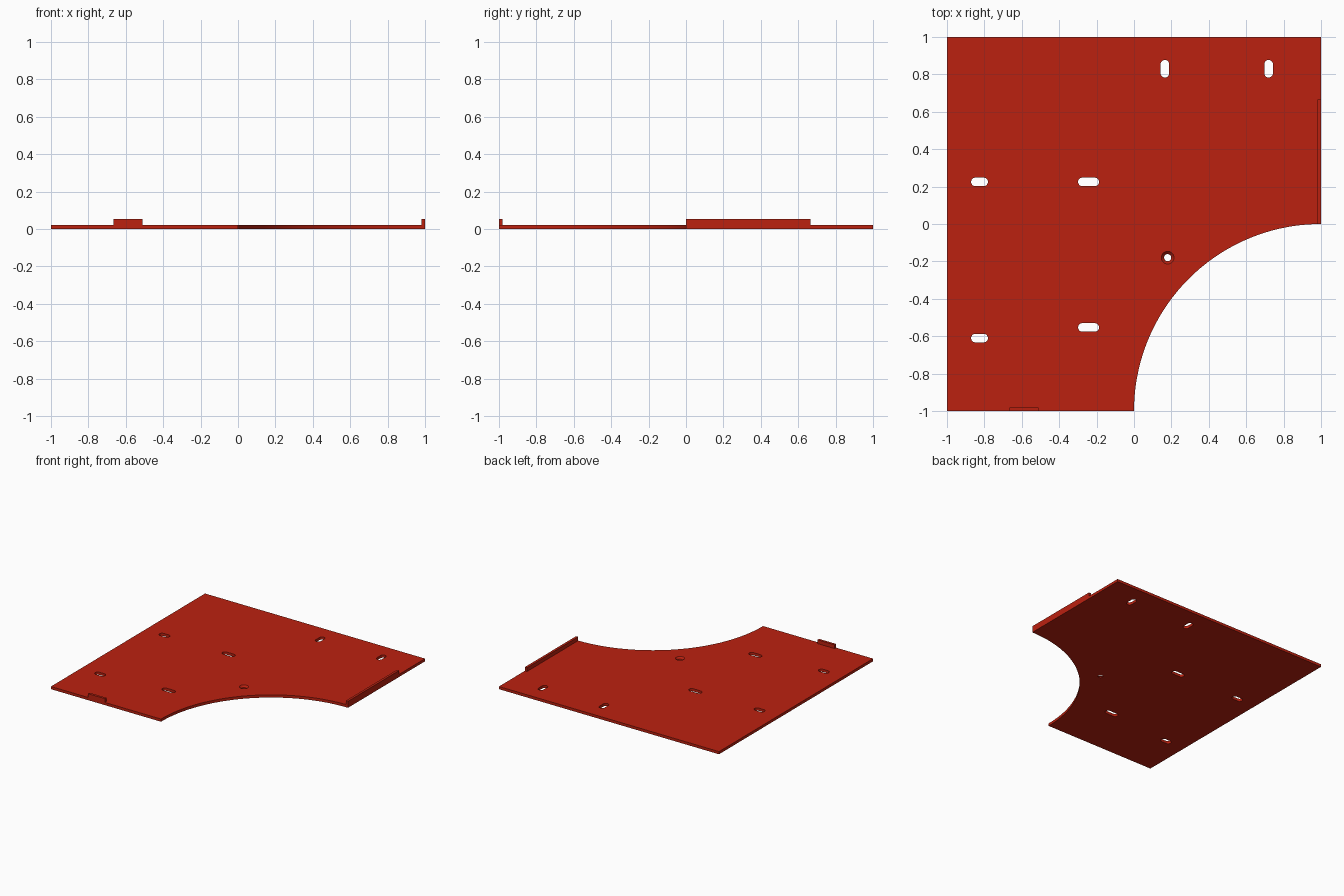
import bpy
import bmesh
from math import pi, sin, cos
from mathutils import Matrix

if "Cube" in bpy.data.objects:
    bpy.data.objects.remove(bpy.data.objects["Cube"], do_unlink=True)

THICK = 0.022    # plate thickness
LIP_TOP = 0.053  # height of the upright lips
LIP_W = 0.02     # thickness of the lips

red = bpy.data.materials.new("red_paint")
red.use_nodes = True
red.diffuse_color = (0.5, 0.015, 0.005, 1)
red.node_tree.nodes["Principled BSDF"].inputs["Base Color"].default_value = red.diffuse_color


def make_object(name, bm):
    bmesh.ops.recalc_face_normals(bm, faces=bm.faces[:])
    mesh = bpy.data.meshes.new(name)
    bm.to_mesh(mesh)
    bm.free()
    mesh.materials.append(red)
    obj = bpy.data.objects.new(name, mesh)
    bpy.context.scene.collection.objects.link(obj)
    return obj


def add_prism(bm, outline, z0, z1):
    """Extrude a closed 2D outline between two heights."""
    face = bm.faces.new([bm.verts.new((x, y, z0)) for x, y in outline])
    ext = bmesh.ops.extrude_face_region(bm, geom=[face])["geom"]
    verts = [g for g in ext if isinstance(g, bmesh.types.BMVert)]
    bmesh.ops.translate(bm, verts=verts, vec=(0, 0, z1 - z0))


def arc(cx, cy, r, start, end, steps):
    angles = [start + (end - start) * i / steps for i in range(steps + 1)]
    return [(cx + r * cos(a), cy + r * sin(a)) for a in angles]


def slot_outline(cx, cy, length, upright, r=0.023):
    """Rounded slot with half-circle ends."""
    d = length / 2 - r
    dx, dy, turn = (0, d, pi / 2) if upright else (d, 0, 0)
    return (arc(cx + dx, cy + dy, r, turn - pi / 2, turn + pi / 2, 12)
            + arc(cx - dx, cy - dy, r, turn + pi / 2, turn + 3 * pi / 2, 12))


def add_cone(bm, x, y, z0, z1, r0, r1):
    bmesh.ops.create_cone(bm, cap_ends=True, segments=32, radius1=r0, radius2=r1,
                          depth=z1 - z0, matrix=Matrix.Translation((x, y, (z0 + z1) / 2)))


def cut(target, name, bm):
    cutter = make_object(name, bm)
    cutter.hide_render = True
    mod = target.modifiers.new(name, 'BOOLEAN')
    mod.operation = 'DIFFERENCE'
    mod.solver = 'EXACT'
    mod.object = cutter
    return cutter


# Square plate with a quarter circle taken out of the front left corner
bm = bmesh.new()
add_prism(bm, arc(1, -1, 1, pi, pi / 2, 64) + [(1, 1), (-1, 1), (-1, -1)], 0, THICK)
plate = make_object("plate", bm)

# Mounting slots: centre, length, upright
slots = [(0.165, 0.83, 0.094, True), (0.72, 0.83, 0.094, True),
         (-0.826, 0.225, 0.09, False), (-0.243, 0.225, 0.112, False),
         (-0.826, -0.61, 0.09, False), (-0.243, -0.553, 0.112, False)]
bm = bmesh.new()
for slot in slots:
    add_prism(bm, slot_outline(*slot), -0.05, 0.1)
cutters = [cut(plate, "slot_cutter", bm)]

# Countersunk screw hole: straight bore, then flared mouth
bm = bmesh.new()
add_cone(bm, 0.18, -0.18, -0.05, 0.1, 0.019, 0.019)
cutters.append(cut(plate, "bore_cutter", bm))
bm = bmesh.new()
add_cone(bm, 0.18, -0.18, THICK - 0.015, THICK + 0.01, 0.019, 0.044)
cutters.append(cut(plate, "countersink_cutter", bm))

# Bake the cuts and drop the cutters
depsgraph = bpy.context.evaluated_depsgraph_get()
baked = bpy.data.meshes.new_from_object(plate.evaluated_get(depsgraph))
plate.modifiers.clear()
plate.data = baked
for cutter in cutters:
    bpy.data.objects.remove(cutter, do_unlink=True)

# Upright lips on the left and front edges
for name, x0, x1, y0, y1 in (("left_lip", 1 - LIP_W, 1, 0, 0.665),
                             ("front_lip", -0.665, -0.51, -1, -1 + LIP_W)):
    bm = bmesh.new()
    add_prism(bm, [(x0, y0), (x1, y0), (x1, y1), (x0, y1)], THICK, LIP_TOP)
    make_object(name, bm)

# Smooth the curved walls, keep the edges crisp
bpy.ops.object.select_all(action='DESELECT')
plate.select_set(True)
bpy.context.view_layer.objects.active = plate
bpy.ops.object.shade_smooth_by_angle(angle=pi / 6)
